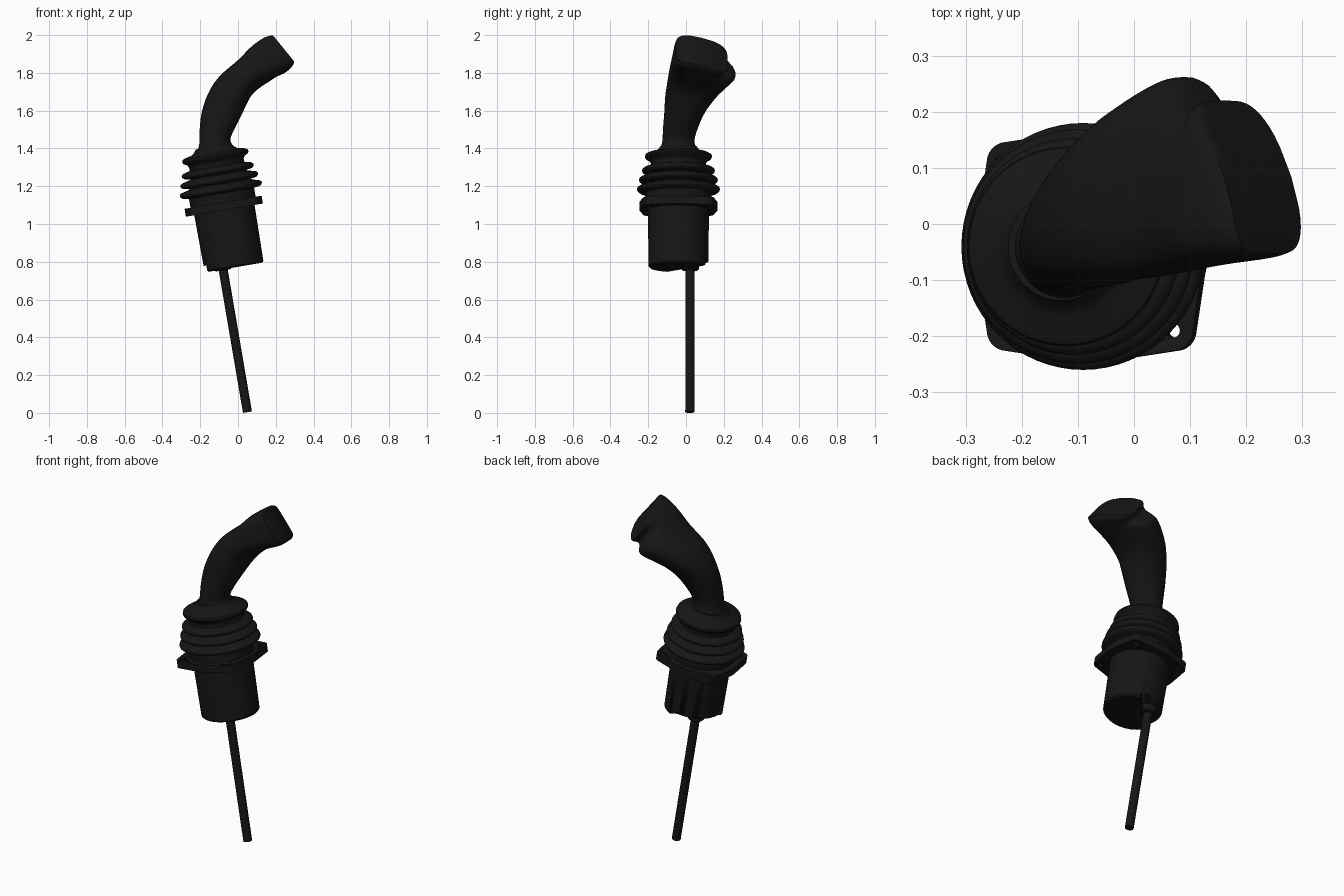
import bpy, bmesh, math
from mathutils import Vector, Matrix

if "Cube" in bpy.data.objects:
    bpy.data.objects.remove(bpy.data.objects["Cube"])

black = bpy.data.materials.new("black_rubber")
black.diffuse_color = (0.008, 0.008, 0.008, 1)
black.use_nodes = True
black.node_tree.nodes["Principled BSDF"].inputs["Base Color"].default_value = black.diffuse_color

# Tilted frame shared by the base, boot and flange
TILT = Matrix.Translation((-0.02, -0.04, 0.77)) @ Matrix.Rotation(math.radians(-9.7), 4, 'Y')


def finish(name, bm, matrix=None, angle=40):
    bmesh.ops.recalc_face_normals(bm, faces=bm.faces)
    me = bpy.data.meshes.new(name)
    bm.to_mesh(me)
    bm.free()
    ob = bpy.data.objects.new(name, me)
    bpy.context.collection.objects.link(ob)
    me.materials.append(black)
    if matrix:
        ob.matrix_world = matrix
    bpy.ops.object.select_all(action='DESELECT')
    ob.select_set(True)
    bpy.context.view_layer.objects.active = ob
    bpy.ops.object.shade_smooth_by_angle(angle=math.radians(angle))
    return ob


def skin(bm, rings):
    """Bridge rings of points; one-point rings close the ends."""
    vs = [[bm.verts.new(p) for p in r] for r in rings]
    for a, b in zip(vs, vs[1:]):
        n = max(len(a), len(b))
        for i in range(n):
            j = (i + 1) % n
            if len(a) == 1:
                bm.faces.new((a[0], b[i], b[j]))
            elif len(b) == 1:
                bm.faces.new((a[i], b[0], a[j]))
            else:
                bm.faces.new((a[i], a[j], b[j], b[i]))


def revolve(name, profile, cx=0, cy=0, n=64, matrix=TILT):
    rings = []
    for r, z in profile:
        k = n if r > 0 else 1
        rings.append([(cx + r * math.cos(i * math.tau / n), cy + r * math.sin(i * math.tau / n), z)
                      for i in range(k)])
    bm = bmesh.new()
    skin(bm, rings)
    return finish(name, bm, matrix)


def cut(ob, cutter):
    cutter.hide_render = True
    cutter.hide_set(True)
    cutter.display_type = 'WIRE'
    m = ob.modifiers.new("cut", 'BOOLEAN')
    m.operation, m.object, m.solver = 'DIFFERENCE', cutter, 'EXACT'


# Base housing with a notch where the cable leaves
housing = revolve("base_housing", [(0, 0), (0.15, 0), (0.158, 0.008), (0.162, 0.32), (0, 0.32)])
bm = bmesh.new()
bmesh.ops.create_cube(bm, size=1, matrix=Matrix.Rotation(math.radians(135), 4, 'Z')
                      @ Matrix.Translation((0.155, 0, 0)) @ Matrix.Diagonal((0.2, 0.5, 0.07, 1)))
cut(housing, finish("notch_cutter", bm, TILT))
revolve("cable_gland", [(0, -0.005), (0.04, -0.005), (0.046, 0.002), (0.046, 0.06), (0, 0.06)],
        -0.06, 0.062, 32)

# Mounting flange: hull of a disc and four rounded corners
bm = bmesh.new()
corners = [(sx * 0.15, sy * 0.15) for sx in (-1, 1) for sy in (-1, 1)]
for cx, cy, r in [(0, 0, 0.207)] + [(x, y, 0.036) for x, y in corners]:
    for i in range(64):
        a = i * math.tau / 64
        for z in (0.308, 0.35):
            bm.verts.new((cx + r * math.cos(a), cy + r * math.sin(a), z))
res = bmesh.ops.convex_hull(bm, input=bm.verts)
bmesh.ops.delete(bm, geom=list({g for g in res["geom_interior"] + res["geom_unused"]
                                if isinstance(g, bmesh.types.BMVert)}), context='VERTS')
flange = finish("mounting_flange", bm, TILT)
bm = bmesh.new()
for x, y in corners:
    bmesh.ops.create_cone(bm, cap_ends=True, segments=20, radius1=0.013, radius2=0.013,
                          depth=0.2, matrix=Matrix.Translation((x, y, 0.33)))
cut(flange, finish("screw_hole_cutter", bm, TILT))

# Bellows boot: stacked folds topped by a collar
profile = [(0, 0.34), (0.175, 0.34), (0.175, 0.385)]
for R, z in ((0.22, 0.42), (0.209, 0.47), (0.193, 0.52)):
    profile += [(R - 0.045, z - 0.022), (R - 0.012, z - 0.016), (R - 0.002, z - 0.008), (R, z),
                (R - 0.002, z + 0.007), (R - 0.012, z + 0.014), (R - 0.045, z + 0.022)]
profile += [(0.146, 0.56), (0.155, 0.575), (0.172, 0.583), (0.178, 0.594), (0.175, 0.605),
            (0.16, 0.613), (0.125, 0.62), (0.108, 0.632), (0.096, 0.65), (0.0, 0.65)]
revolve("bellows_boot", profile)

# Cable
bm = bmesh.new()
lo, hi = Vector((0.05, 0.02, 0.004)), Vector((-0.084, 0.022, 0.79))
rot = (hi - lo).to_track_quat('Z', 'Y').to_matrix().to_4x4()
bmesh.ops.create_cone(bm, cap_ends=True, segments=24, radius1=0.024, radius2=0.024,
                      depth=(hi - lo).length, matrix=Matrix.Translation((lo + hi) / 2) @ rot)
finish("cable", bm)

# Grip stations: left x,z / right x,z / y min, y max / squareness / skew / end bow
stations = [
    (-0.215, 1.385, -0.030, 1.415, -0.135, 0.055, 2.0, 0, 0),
    (-0.204, 1.43, -0.040, 1.45, -0.125, 0.045, 2.0, 0, 0),
    (-0.203, 1.50, -0.020, 1.50, -0.122, 0.060, 2.0, 0, 0),
    (-0.190, 1.60, 0.020, 1.58, -0.115, 0.100, 2.2, 0, 0),
    (-0.155, 1.70, 0.052, 1.65, -0.110, 0.160, 2.3, 0.05, 0),
    (-0.100, 1.785, 0.080, 1.70, -0.100, 0.215, 2.5, 0.2, 0),
    (-0.005, 1.87, 0.140, 1.75, -0.088, 0.262, 2.6, 0.3, 0),
    (0.075, 1.945, 0.210, 1.79, -0.073, 0.205, 3.2, 0.1, 0.03),
    (0.145, 1.992, 0.280, 1.825, -0.062, 0.215, 4.0, 0, 0.08),
    (0.182, 2.003, 0.302, 1.855, -0.053, 0.220, 4.5, 0, 0.11),
]


def section(st, scale=1.0, n=48):
    lx, lz, rx, rz, y0, y1, p, skew, bow = st
    mid = Vector(((lx + rx) / 2, 0, (lz + rz) / 2))
    half = Vector(((lx - rx) / 2, 0, (lz - rz) / 2))
    normal = Vector((half.z, 0, -half.x)).normalized()
    pts = []
    for i in range(n):
        a = i * math.tau / n
        c, s = [math.copysign(abs(f) ** (2 / p), f) * scale for f in (math.cos(a), math.sin(a))]
        t = (c + 1) / 2
        q = mid + half * (s - skew * t * t) - normal * bow * t * t
        q.y = (y0 + y1) / 2 + (y1 - y0) / 2 * c
        pts.append(q)
    return pts


def smooth_path(rows, steps=5):
    out = []
    for i in range(len(rows) - 1):
        a, b, c, d = (rows[max(0, min(len(rows) - 1, i + k))] for k in (-1, 0, 1, 2))
        for j in range(steps):
            t = j / steps
            out.append(tuple(q + 0.5 * t * (r - p + t * (2 * p - 5 * q + 4 * r - s
                       + t * (3 * (q - r) + s - p))) for p, q, r, s in zip(a, b, c, d)))
    return out + [rows[-1]]


# Grip, lofted from neck to the bowed end face
bm = bmesh.new()
rings = [section(s) for s in smooth_path(stations)]
rings += [section(stations[-1], k) for k in (0.8, 0.5, 0.25)]
rings.append([sum(rings[-1], Vector()) / 48])
skin(bm, [[sum(rings[0], Vector()) / 48]] + rings)
finish("grip", bm, angle=45)
